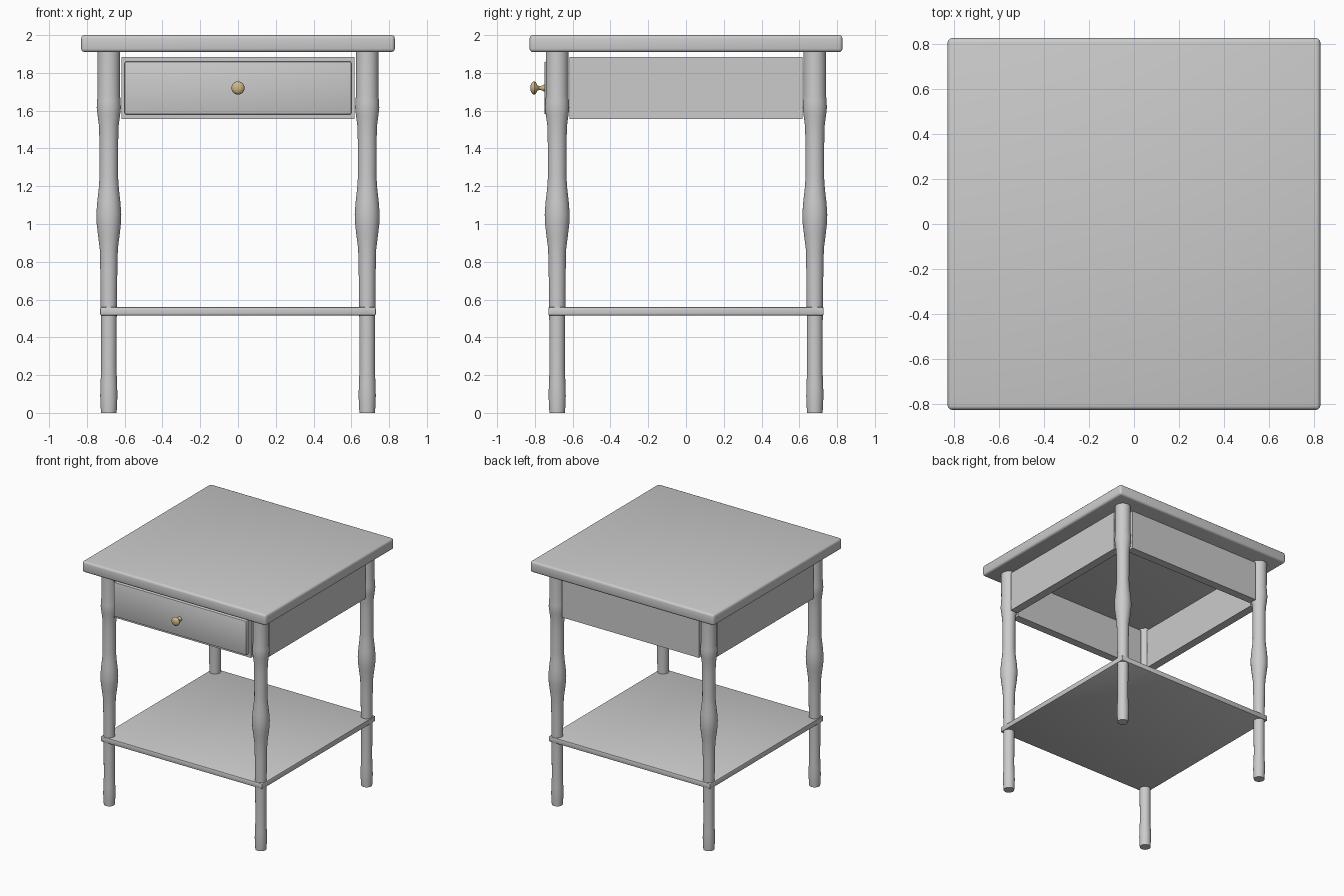
import bpy, bmesh, math
from mathutils import Matrix

if "Cube" in bpy.data.objects:
    bpy.data.objects.remove(bpy.data.objects["Cube"])

def finish(bm, name, angle=35):
    bmesh.ops.recalc_face_normals(bm, faces=bm.faces)
    me = bpy.data.meshes.new(name)
    bm.to_mesh(me)
    bm.free()
    ob = bpy.data.objects.new(name, me)
    bpy.context.collection.objects.link(ob)
    bpy.ops.object.select_all(action='DESELECT')
    ob.select_set(True)
    bpy.context.view_layer.objects.active = ob
    bpy.ops.object.shade_smooth_by_angle(angle=math.radians(angle))
    return ob

def box(name, lo, hi, bevel=0.0, segments=3):
    bm = bmesh.new()
    bmesh.ops.create_cube(bm, size=1)
    for v in bm.verts:
        v.co = [(a + b) / 2 + c * (b - a) for a, b, c in zip(lo, hi, v.co)]
    if bevel:
        bmesh.ops.bevel(bm, geom=bm.edges[:], offset=bevel, segments=segments,
                        profile=0.5, affect='EDGES')
    return finish(bm, name)

def lathe(name, profile, matrix, sides=32):
    # profile of (radius, height) revolved around the local z axis
    bm = bmesh.new()
    rings = [[bm.verts.new((r * math.cos(2 * math.pi * i / sides),
                            r * math.sin(2 * math.pi * i / sides), z))
              for i in range(sides)] for r, z in profile]
    for a, b in zip(rings, rings[1:]):
        for i in range(sides):
            j = (i + 1) % sides
            bm.faces.new((a[i], a[j], b[j], b[i]))
    bm.faces.new(rings[0][::-1])
    bm.faces.new(rings[-1])
    bm.transform(matrix)
    return finish(bm, name)

# Table top and lower shelf
box("table_top", (-0.83, -0.828, 1.91), (0.83, 0.828, 2.0), 0.018)
box("lower_shelf", (-0.73, -0.729, 0.515), (0.73, 0.729, 0.56), 0.008, 2)

# Turned legs
leg = [(0.041, 0), (0.043, 0.03), (0.0455, 0.09), (0.044, 0.15), (0.041, 0.22),
       (0.042, 0.5), (0.045, 0.75), (0.048, 0.87), (0.057, 0.94), (0.064, 1.0),
       (0.066, 1.05), (0.062, 1.11), (0.053, 1.19), (0.049, 1.25), (0.050, 1.45),
       (0.052, 1.52), (0.060, 1.58), (0.064, 1.615), (0.062, 1.65),
       (0.059, 1.69), (0.060, 1.91)]
for sy, depth in ((-1, "front"), (1, "back")):
    for sx, side in ((-1, "left"), (1, "right")):
        lathe(f"{depth}_{side}_leg", leg,
              Matrix.Translation((sx * 0.684, sy * 0.682, 0)))

# Apron panels between the legs
z0, z1, half, inner, outer = 1.555, 1.885, 0.618, 0.65, 0.718
box("front_apron", (-half, -outer, z0), (half, -inner, z1))
box("back_apron", (-half, inner, z0), (half, outer, z1))
box("left_apron", (-outer, -half, z0), (-inner, half, z1))
box("right_apron", (inner, -half, z0), (outer, half, z1))

# Drawer front
box("drawer_front", (-0.6, -0.75, 1.58), (0.6, -0.70, 1.86), 0.008, 2)

# Drawer knob
knob = [(0.018, 0), (0.017, 0.008), (0.011, 0.016), (0.010, 0.03), (0.016, 0.038),
        (0.031, 0.046), (0.035, 0.053), (0.034, 0.06), (0.026, 0.069), (0.012, 0.074)]
brass = bpy.data.materials.new("brass")
brass.diffuse_color = (0.62, 0.47, 0.24, 1)
brass.use_nodes = True
brass.node_tree.nodes["Principled BSDF"].inputs["Base Color"].default_value = brass.diffuse_color
handle = lathe("drawer_knob", knob,
               Matrix.Translation((0, -0.749, 1.72)) @ Matrix.Rotation(math.pi / 2, 4, 'X'))
handle.data.materials.append(brass)
